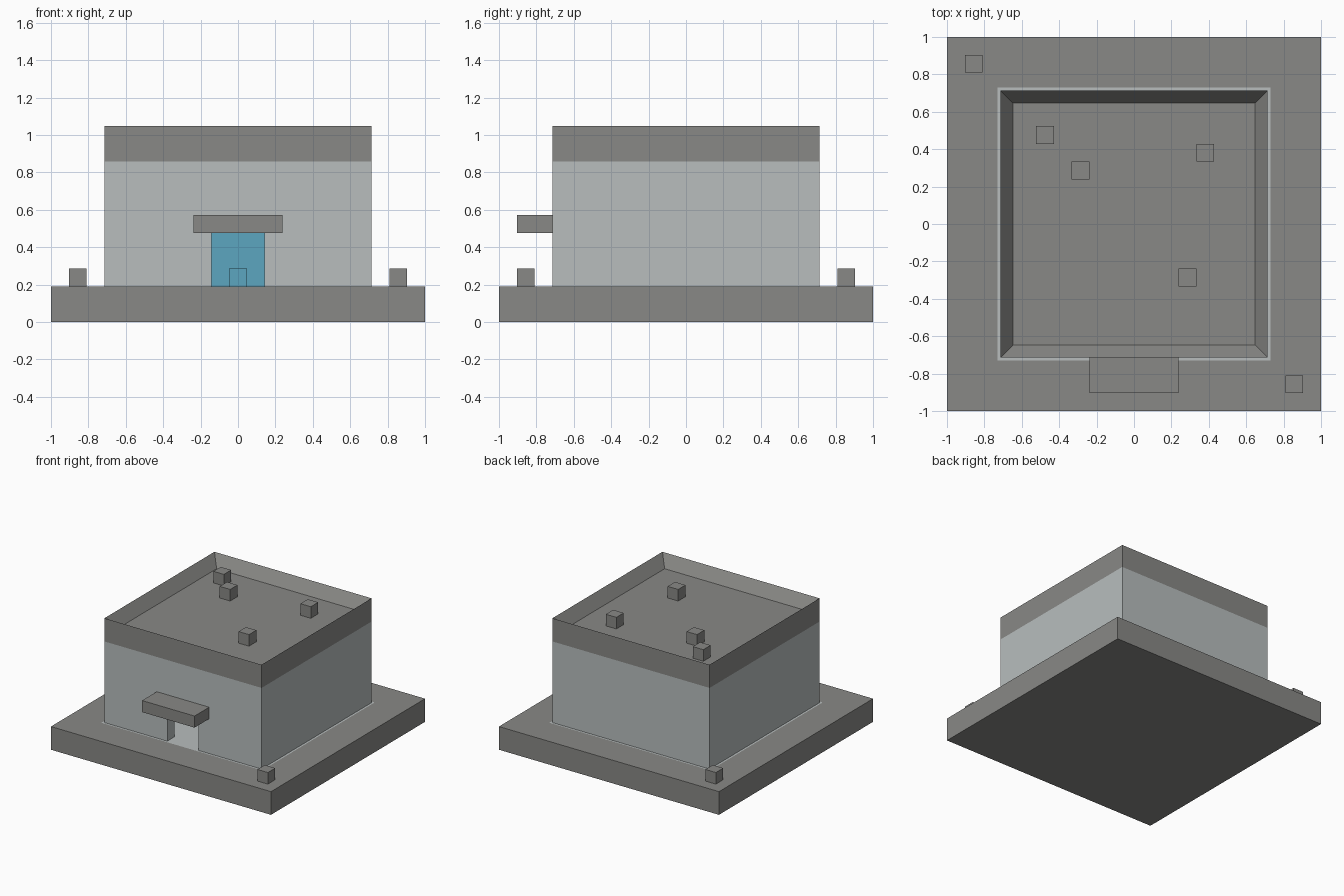
import bpy, bmesh
from mathutils import Vector

if "Cube" in bpy.data.objects:
    bpy.data.objects.remove(bpy.data.objects["Cube"])

U = 2 / 21  # one block of the building grid


def material(name, rgb):
    m = bpy.data.materials.new(name)
    m.diffuse_color = (*rgb, 1)
    m.use_nodes = True
    m.node_tree.nodes["Principled BSDF"].inputs["Base Color"].default_value = m.diffuse_color
    return m


stone = material("stone grey", (0.25, 0.25, 0.24))
pale = material("pale wall grey", (0.48, 0.515, 0.515))
blue = material("blue", (0.107, 0.381, 0.527))


def finish(bm, name, mats):
    bmesh.ops.recalc_face_normals(bm, faces=bm.faces[:])
    mesh = bpy.data.meshes.new(name)
    bm.to_mesh(mesh)
    bm.free()
    for m in mats:
        mesh.materials.append(m)
    ob = bpy.data.objects.new(name, mesh)
    bpy.context.collection.objects.link(ob)
    return ob


def prism(name, points, direction, mat):
    """Extrude a flat outline, given in blocks."""
    bm = bmesh.new()
    face = bm.faces.new([bm.verts.new(Vector(p) * U) for p in points])
    new = bmesh.ops.extrude_face_region(bm, geom=[face])["geom"]
    moved = [v for v in new if isinstance(v, bmesh.types.BMVert)]
    bmesh.ops.translate(bm, verts=moved, vec=Vector(direction) * U)
    return finish(bm, name, [mat])


def box_mesh(x0, x1, y0, y1, z0, z1):
    bm = bmesh.new()
    bmesh.ops.create_cube(bm, size=1)
    for v in bm.verts:
        v.co = Vector((x1 if v.co.x > 0 else x0,
                       y1 if v.co.y > 0 else y0,
                       z1 if v.co.z > 0 else z0)) * U
    bm.normal_update()
    return bm


def box(name, dims, mat):
    return finish(box_mesh(*dims), name, [mat])


def inset_top(bm, width, drop=0):
    top = max(bm.faces, key=lambda f: f.normal.z)
    bmesh.ops.inset_individual(bm, faces=[top], thickness=width * U)
    bmesh.ops.translate(bm, verts=top.verts[:], vec=(0, 0, -drop * U))
    return top


# Base slab, with the pale room floor inset in its top
bm = box_mesh(-10.5, 10.5, -10.5, 10.5, 0, 2)
inset_top(bm, 4).material_index = 1
finish(bm, "base_slab", [stone, pale])

# Side and back walls as one U-shaped plan
o, i = 7.5, 6.5
plan = [(-o, -i), (-i, -i), (-i, i), (i, i), (i, -i), (o, -i), (o, o), (-o, o)]
prism("side_and_back_walls", [(x, y, 2) for x, y in plan], (0, 0, 7), pale)

# Front wall with an open doorway
front = [(-o, 2), (-1.5, 2), (-1.5, 5), (1.5, 5), (1.5, 2), (o, 2), (o, 9), (-o, 9)]
prism("front_wall", [(x, -o, z) for x, z in front], (0, 1, 0), pale)

# Roof with a raised parapet around a sunken deck
bm = box_mesh(-o, o, -o, o, 9, 11)
inset_top(bm, 1, 1)
finish(bm, "roof_and_parapet", [stone])

# Canopy over the doorway
box("door_canopy", (-2.5, 2.5, -9.5, -7.5, 5, 6), stone)

# Blue panel and small block inside the room
box("inner_back_panel", (-i, i, 5.5, i, 2, 9), blue)
box("inner_block", (-0.5, 0.5, -0.5, 0.5, 2, 3), blue)


# Small blocks on the roof deck and the base corners
def block(name, x, y, z):
    box(name, (x - 0.5, x + 0.5, y - 0.5, y + 0.5, z, z + 1), stone)


for n, (x, y) in enumerate([(-5, 5), (-3, 3), (4, 4), (3, -3)]):
    block(f"roof_block_{n + 1}", x, y, 10)
for n, s in enumerate((-1, 1)):
    block(f"corner_block_{n + 1}", 9 * s, -9 * s, 2)
